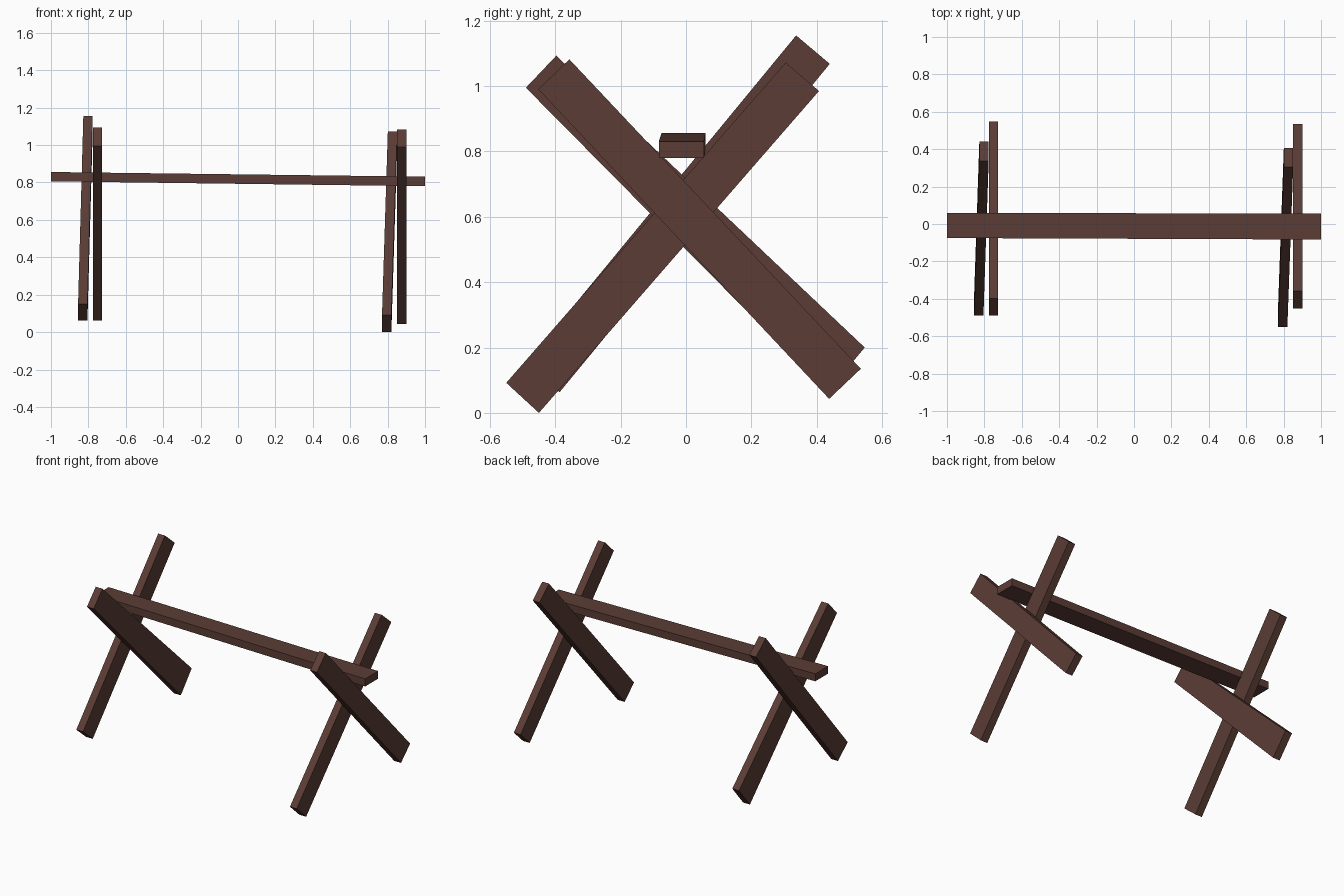
import bpy, bmesh

if "Cube" in bpy.data.objects:
    bpy.data.objects.remove(bpy.data.objects["Cube"])

wood = bpy.data.materials.new("dark brown wood")
wood.diffuse_color = (0.105, 0.046, 0.036, 1)
wood.use_nodes = True
wood.node_tree.nodes["Principled BSDF"].inputs["Base Color"].default_value = wood.diffuse_color


def plank(name, end_a, end_b):
    """Box lofted between two four-corner ends."""
    bm = bmesh.new()
    a = [bm.verts.new(p) for p in end_a]
    b = [bm.verts.new(p) for p in end_b]
    bm.faces.new(a)
    bm.faces.new(b[::-1])
    for i in range(4):
        j = (i + 1) % 4
        bm.faces.new((a[j], a[i], b[i], b[j]))
    bmesh.ops.recalc_face_normals(bm, faces=bm.faces)
    mesh = bpy.data.meshes.new(name)
    bm.to_mesh(mesh)
    bm.free()
    mesh.materials.append(wood)
    obj = bpy.data.objects.new(name, mesh)
    bpy.context.collection.objects.link(obj)


def leg_end(x, p, q, t=0.025):
    """End of a leg: two (y, z) corners, thickness along x."""
    return [(x - t, *p), (x + t, *p), (x + t, *q), (x - t, *q)]


def beam_end(x, y0, y1, z0, z1):
    return [(x, y0, z0), (x, y1, z0), (x, y1, z1), (x, y0, z1)]


# Crossed legs: name, bottom x, bottom corners, top x, top corners
legs = [
    ("right_leg_front_foot", 0.795, (-0.55, 0.092), (-0.45, 0.0),
     0.826, (0.305, 1.072), (0.407, 0.985)),
    ("right_leg_back_foot", 0.876, (0.535, 0.135), (0.438, 0.043),
     0.876, (-0.357, 1.082), (-0.452, 0.99)),
    ("left_leg_front_foot", -0.83, (-0.49, 0.15), (-0.387, 0.063),
     -0.802, (0.337, 1.155), (0.44, 1.068)),
    ("left_leg_back_foot", -0.751, (0.547, 0.2), (0.432, 0.063),
     -0.751, (-0.397, 1.093), (-0.49, 0.995)),
]
for name, xb, p, q, xt, r, s in legs:
    plank(name, leg_end(xb, p, q), leg_end(xt, r, s))

# Slightly sloping top beam
plank("top_beam", beam_end(-1, -0.075, 0.06, 0.806, 0.856),
      beam_end(1, -0.083, 0.055, 0.78, 0.831))
